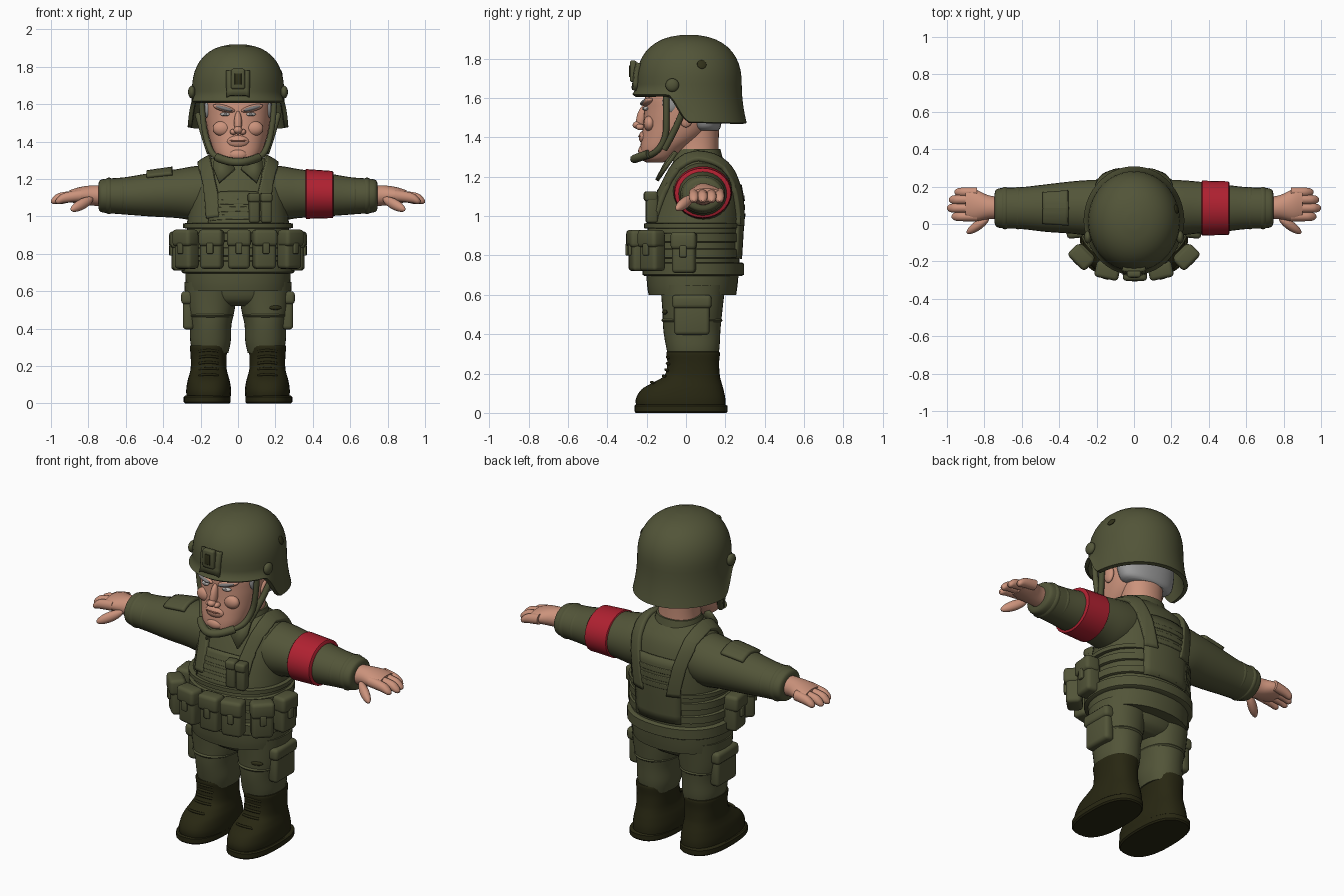
import bpy, bmesh, math
from mathutils import Vector

cube = bpy.data.objects.get("Cube")
if cube:
    bpy.data.objects.remove(cube, do_unlink=True)


def material(name, r, g, b):
    m = bpy.data.materials.new(name)
    m.use_nodes = True
    m.diffuse_color = (r, g, b, 1)
    node = next(n for n in m.node_tree.nodes if n.type == 'BSDF_PRINCIPLED')
    node.inputs["Base Color"].default_value = (r, g, b, 1)
    node.inputs["Roughness"].default_value = 0.9
    return m


OLIVE = material("olive cloth", .085, .09, .04)
DARK = material("dark olive", .03, .03, .01)
BOOT = material("boot leather", .021, .02, .006)
SKIN = material("skin", .6, .29, .2)
LIP = material("lip shadow", .36, .14, .09)
RED = material("red cloth", .43, .015, .03)
GREY = material("grey hair", .33, .33, .33)
BROW = material("brow grey", .2, .19, .19)
WHITE = material("eye white", .5, .48, .46)


def finish(name, bm, mat, angle=40):
    bmesh.ops.recalc_face_normals(bm, faces=bm.faces)
    me = bpy.data.meshes.new(name)
    bm.to_mesh(me)
    bm.free()
    me.materials.append(mat)
    ob = bpy.data.objects.new(name, me)
    bpy.context.collection.objects.link(ob)
    bpy.ops.object.select_all(action='DESELECT')
    ob.select_set(True)
    bpy.context.view_layer.objects.active = ob
    bpy.ops.object.shade_smooth_by_angle(angle=math.radians(angle))
    return ob


def skin_rings(name, rings, mat):
    """Bridge rings of points and cap both ends."""
    bm = bmesh.new()
    loops = [[bm.verts.new(p) for p in ring] for ring in rings]
    n = len(loops[0])
    for a, b in zip(loops, loops[1:]):
        for i in range(n):
            bm.faces.new((a[i], a[(i + 1) % n], b[(i + 1) % n], b[i]))
    bm.faces.new(loops[0])
    bm.faces.new(loops[-1])
    return finish(name, bm, mat)


def oval(n, p):
    for i in range(n):
        c, s = math.cos(math.tau * i / n), math.sin(math.tau * i / n)
        yield (math.copysign(abs(c) ** (2 / p), c), math.copysign(abs(s) ** (2 / p), s))


def smooth_path(rows, steps=4):
    """Catmull-Rom interpolation of section rows."""
    rows = [Vector(r) for r in rows]
    ext = [rows[0]] + rows + [rows[-1]]
    out = []
    for a, b, c, d in zip(ext, ext[1:], ext[2:], ext[3:]):
        for k in range(steps):
            t = k / steps
            out.append(b + (c - a) * (t / 2) + (a * 2 - b * 5 + c * 4 - d) * (t * t / 2)
                       + (b * 3 - a - c * 3 + d) * (t ** 3 / 2))
    return out + [rows[-1]]


def upright(name, rows, mat, x=0, p=2.2, steps=4):
    """Rows of height, half width, front y, back y."""
    return skin_rings(name, [[(x + u * w, (f + b) / 2 + v * (b - f) / 2, z) for u, v in oval(36, p)]
                             for z, w, f, b in smooth_path(rows, steps)], mat)


def sideways(name, rows, mat, s=1, steps=4):
    """Rows of x, centre y, centre z, half depth, half height."""
    return skin_rings(name, [[(s * x, y + u * d, z + v * h) for u, v in oval(28, 2)]
                             for x, y, z, d, h in smooth_path(rows, steps)], mat)


def ball(name, loc, size, mat, rot=(0, 0, 0)):
    bm = bmesh.new()
    bmesh.ops.create_uvsphere(bm, u_segments=24, v_segments=14, radius=1)
    ob = finish(name, bm, mat, 60)
    ob.location, ob.scale = loc, size
    ob.rotation_euler = [math.radians(r) for r in rot]
    return ob


def box(name, loc, size, mat=OLIVE, turn=0, bevel=.014):
    bm = bmesh.new()
    bmesh.ops.create_cube(bm, size=1)
    bmesh.ops.scale(bm, vec=size, verts=bm.verts)
    bmesh.ops.bevel(bm, geom=bm.edges[:], offset=min(bevel, min(size) * .4), segments=3,
                    profile=.5, affect='EDGES')
    ob = finish(name, bm, mat)
    ob.location, ob.rotation_euler.z = loc, math.radians(turn)
    return ob


def ribbon(name, pts, half, target, thick=.022, mat=OLIVE):
    """Strip along a path, laid on the target surface."""
    bm = bmesh.new()
    rows = [[bm.verts.new((x + o, y, z)) for o in (-half, half)] for x, y, z in pts]
    for a, b in zip(rows, rows[1:]):
        bm.faces.new((a[0], a[1], b[1], b[0]))
    ob = finish(name, bm, mat)
    sub = ob.modifiers.new("subdivide", 'SUBSURF')
    sub.subdivision_type, sub.levels, sub.render_levels = 'SIMPLE', 3, 3
    wrap = ob.modifiers.new("lay on", 'SHRINKWRAP')
    wrap.target, wrap.offset, wrap.wrap_mode = target, .005, 'ABOVE_SURFACE'
    sol = ob.modifiers.new("thickness", 'SOLIDIFY')
    sol.thickness, sol.offset = thick, 0
    return ob


def cord(name, pts, radius, mat=OLIVE):
    cu = bpy.data.curves.new(name, 'CURVE')
    cu.dimensions, cu.bevel_depth, cu.bevel_resolution, cu.use_fill_caps = '3D', radius, 3, True
    sp = cu.splines.new('NURBS')
    sp.points.add(len(pts) - 1)
    for q, p in zip(sp.points, pts):
        q.co = (*p, 1)
    sp.use_endpoint_u, sp.order_u = True, 3
    cu.materials.append(mat)
    ob = bpy.data.objects.new(name, cu)
    bpy.context.collection.objects.link(ob)


# Jacket body
torso = upright("jacket", [(.6, .275, -.19, .255), (.68, .28, -.2, .265), (.9, .275, -.2, .28),
                           (1.03, .268, -.17, .285), (1.14, .262, -.13, .275), (1.23, .24, -.09, .245),
                           (1.285, .19, -.06, .2), (1.32, .12, -.04, .16)], OLIVE)
upright("pelvis", [(.52, .13, -.06, .13), (.56, .23, -.11, .18), (.66, .26, -.13, .2)], OLIVE)

# Vest bands and hem
for i, (z, h, out) in enumerate([(.73, .035, .022), (.81, .025, .012), (.89, .025, .012), (.95, .014, .014)]):
    w, f, b = .279 + out, -.2 - out, .272 + out
    upright(f"vest_band_{i}", [(z - h, w - .012, f + .012, b - .012), (z - h * .8, w, f, b),
                               (z + h * .8, w, f, b), (z + h, w - .012, f + .012, b - .012)], OLIVE, steps=1)
for i, z in enumerate((1.0, 1.045, 1.09)):
    ribbon(f"chest_webbing_{i}", [(0, -.2, z - .014), (0, -.2, z + .014)], .16, torso)
    ribbon(f"back_webbing_{i}", [(0, .3, z - .014), (0, .3, z + .014)], .13, torso)
ribbon("chest_panel", [(0, -.2, .95), (0, -.18, 1.15)], .18, torso, .014)
ribbon("back_panel", [(0, .32, .78), (0, .32, 1.17)], .17, torso, .014)

# Pouches: position and outward turn
spots = [(.005, -.25, 0), (.14, -.24, 12), (-.14, -.24, -12), (.275, -.17, 45), (-.275, -.17, -45),
         (.31, -.01, 84), (-.31, -.01, -84)]
for i, (x, y, turn) in enumerate(spots):
    a = math.radians(turn)
    out = Vector((math.sin(a), -math.cos(a), 0))
    z = .82 if abs(turn) < 80 else .81
    at = Vector((x, y, z))
    box(f"pouch_{i}", at, (.118, .085, .2), turn=turn, bevel=.02)
    box(f"pouch_flap_{i}", at + out * .01 + Vector((0, 0, .065)), (.13, .088, .09), turn=turn, bevel=.02)
    box(f"pouch_tab_{i}", at + out * .048 + Vector((0, 0, .01)), (.035, .018, .06), turn=turn, bevel=.006)
for i, x in enumerate((.085, .15)):
    box(f"chest_pouch_{i}", (x, -.175, 1.04), (.056, .06, .15), turn=10)
    box(f"chest_pouch_flap_{i}", (x, -.18, 1.1), (.062, .066, .05), turn=10)

# Collar
upright("collar", [(1.28, .14, -.075, .19), (1.34, .122, -.045, .175)], OLIVE, steps=1)

for s, side in ((1, "left"), (-1, "right")):
    # Shoulder straps and collar flaps
    ribbon(side + "_shoulder_strap", [(s * .145, -.19, 1.0), (s * .155, -.15, 1.13), (s * .175, -.08, 1.24),
                                      (s * .18, .06, 1.31), (s * .175, .2, 1.26), (s * .15, .28, 1.12),
                                      (s * .12, .3, .95)], .042, torso, .035)
    bm = bmesh.new()
    bm.faces.new([bm.verts.new((s * x, y, z)) for x, y, z in
                  ((.015, -.1, 1.25), (.06, -.06, 1.32), (.125, -.04, 1.32), (.13, -.09, 1.25), (.1, -.14, 1.175))])
    flap = finish(side + "_collar_flap", bm, OLIVE)
    flap.modifiers.new("thickness", 'SOLIDIFY').thickness = .02

    # Arm and cuff
    arm = sideways(side + "_sleeve", [(.1, .08, 1.14, .15, .13), (.22, .085, 1.125, .15, .145),
                                      (.33, .088, 1.122, .14, .13), (.47, .085, 1.116, .127, .116),
                                      (.6, .085, 1.11, .112, .1), (.7, .085, 1.11, .108, .092),
                                      (.735, .085, 1.11, .1, .085), (.745, .085, 1.11, .08, .07)], OLIVE, s)
    for i, x in enumerate((.62, .69)):
        sideways(f"{side}_sleeve_fold_{i}", [(x - .025, .085, 1.11, .1, .085), (x, .085, 1.11, .114, .098),
                                             (x + .025, .085, 1.11, .1, .085)], OLIVE, s)
    if s > 0:
        sideways("armband", [(.36, .085, 1.12, .14, .127), (.365, .085, 1.12, .147, .133),
                             (.505, .085, 1.117, .143, .126), (.51, .085, 1.117, .135, .12)], RED, s, 1)
    else:
        ribbon("sleeve_patch", [(-.42, 0, 1.22), (-.42, .085, 1.26), (-.42, .17, 1.22)], .07, arm, .025)

    # Hand
    sideways(side + "_palm", [(.72, .085, 1.11, .06, .055), (.78, .09, 1.112, .064, .054),
                              (.85, .1, 1.112, .085, .044), (.9, .105, 1.108, .08, .032)], SKIN, s)
    for i, (y, tip) in enumerate(((.04, .975), (.085, 1.0), (.13, .99), (.17, .96))):
        sideways(f"{side}_finger_{i}", [(.84, y, 1.112, .026, .03), (tip - .05, y, 1.1, .025, .027),
                                        (tip - .015, y, 1.086, .02, .02), (tip, y, 1.08, .006, .006)], SKIN, s)
    ball(side + "_thumb", (s * .835, -.008, 1.065), (.078, .025, .028), SKIN, (0, s * 24, s * -35))

    # Trouser leg with cargo pocket
    upright(side + "_trouser_leg", [(.27, .095, -.085, .16), (.33, .108, -.1, .17), (.42, .112, -.115, .175),
                                    (.52, .132, -.12, .185), (.65, .14, -.13, .2)], OLIVE, s * .147)
    box(side + "_cargo_pocket", (s * .265, .03, .49), (.06, .18, .19), bevel=.02)
    box(side + "_cargo_flap", (s * .27, .03, .565), (.068, .2, .07), bevel=.02)
    upright(side + "_thigh_fold", [(.45, .1, -.1, .16), (.47, .125, -.126, .186), (.49, .1, -.1, .16)],
            OLIVE, s * .147)

    # Boot
    upright(side + "_boot", [(.02, .116, -.25, .2), (.07, .12, -.255, .2), (.12, .113, -.225, .19),
                             (.155, .103, -.165, .18), (.19, .096, -.11, .172), (.25, .096, -.095, .168),
                             (.305, .1, -.1, .172), (.31, .09, -.09, .16)], BOOT, s * .157, 2.4)
    upright(side + "_sole", [(0, .118, -.255, .205), (.008, .126, -.262, .212), (.035, .126, -.262, .212),
                             (.042, .118, -.255, .2)], BOOT, s * .165, 2.5, 1)
    for i in range(5):
        z, y = .15 + i * .032, (-.18, -.12, -.107, -.1, -.1)[i]
        cord(f"{side}_lace_{i}", [(s * .157 - .05, y + .02, z), (s * .157, y - .012, z + .012),
                                  (s * .157 + .05, y + .02, z)], .007, BOOT)

    # Face side features
    ball(side + "_brow_ridge", (s * .075, -.195, 1.578), (.062, .03, .018), SKIN, (0, s * -14, s * 14))
    ball(side + "_eyebrow", (s * .075, -.213, 1.578), (.05, .016, .011), BROW, (0, s * -14, s * 16))
    ball(side + "_eye", (s * .07, -.205, 1.546), (.026, .014, .01), WHITE, (0, 0, s * 14))
    ball(side + "_pupil", (s * .068, -.217, 1.546), (.01, .005, .009), BROW)
    ball(side + "_cheek", (s * .085, -.185, 1.47), (.05, .03, .04), SKIN)
    ball(side + "_nostril", (s * .025, -.233, 1.452), (.018, .022, .016), SKIN)
    ball(side + "_ear", (s * .175, -.0, 1.5), (.018, .035, .05), SKIN)
    ball(side + "_sideburn", (s * .163, -.08, 1.575), (.018, .04, .05), GREY)

    # Chin straps and helmet bolts
    cord(side + "_front_strap", [(s * .195, -.1, 1.63), (s * .19, -.1, 1.52), (s * .165, -.1, 1.39),
                                 (s * .12, -.17, 1.3), (0, -.25, 1.295)], .016)
    cord(side + "_rear_strap", [(s * .215, -.01, 1.55), (s * .185, -.05, 1.44), (s * .15, -.11, 1.34)], .017)
    ball(side + "_helmet_bolt", (s * .247, -.07, 1.665), (.02, .034, .034), OLIVE)

# Head
upright("head", [(1.272, .05, -.2, -.12), (1.29, .092, -.228, -.06), (1.34, .125, -.232, 0), (1.4, .148, -.226, .09),
                 (1.46, .163, -.218, .14), (1.54, .175, -.212, .165), (1.62, .178, -.205, .17),
                 (1.72, .15, -.16, .15)], SKIN, p=2.3)
upright("neck", [(1.26, .12, -.06, .165), (1.36, .112, -.05, .165), (1.48, .12, -.05, .17)], SKIN)
upright("hair", [(1.435, .13, .04, .165), (1.46, .165, .02, .178), (1.55, .183, .0, .185), (1.66, .18, 0, .185)], GREY)
ball("nose_bridge", (0, -.225, 1.5), (.021, .026, .065), SKIN, (-14, 0, 0))
ball("nose_tip", (0, -.245, 1.462), (.024, .026, .02), SKIN)
ball("chin", (0, -.215, 1.33), (.05, .028, .032), SKIN)
ball("mouth_area", (0, -.21, 1.4), (.06, .03, .035), SKIN)
ball("mouth", (0, -.235, 1.405), (.046, .008, .005), LIP)
cord("chin_cup", [(-.11, -.19, 1.315), (-.05, -.262, 1.29), (.05, -.262, 1.29), (.11, -.19, 1.315)], .022)

# Helmet shell: dome over a skirt that drops behind the face
rings = []
for k in range(17):
    ring = []
    for u, v in oval(72, 2):
        y = .015 + v * .27
        t = min(1, max(0, (y + .09) / .11))
        t = t * t * (3 - 2 * t)
        rim = 1.618 - t * .14 - max(0, y) * .02
        if k < 6:
            q = 1 - k / 5
            z, r = 1.67 + (rim - 1.67) * q, 1 + q * q * (.075 + .02 * t)
        else:
            e = min(1, math.sin((k - 5) / 11 * math.pi / 2))
            z, r = 1.67 + .25 * e, max(.01, (1 - e ** 2.35)) ** (1 / 2.35)
        ring.append((u * .246 * r, .015 + v * .268 * r, z))
    rings.append(ring)
helmet = skin_rings("helmet", rings, OLIVE)
bm = bmesh.new()
bm.from_mesh(helmet.data)
bmesh.ops.delete(bm, geom=[f for f in bm.faces if len(f.verts) > 4 and f.calc_center_median().z < 1.7],
                 context='FACES_ONLY')
bm.to_mesh(helmet.data)
bm.free()
shell = helmet.modifiers.new("thickness", 'SOLIDIFY')
shell.thickness, shell.offset = .022, -1

# Helmet front mount
ribbon("mount_base", [(0, -.3, 1.66), (0, -.27, 1.79)], .07, helmet, .03)
box("mount_plate", (0, -.268, 1.735), (.075, .035, .11), bevel=.012)
box("mount_recess", (0, -.286, 1.735), (.035, .008, .06), DARK, bevel=.002)

# Worn patches
ball("helmet_scuff", (.226, .08, 1.77), (.008, .024, .024), DARK, (0, -25, 12))
ball("trouser_scuff", (.2, -.108, .512), (.034, .009, .012), DARK, (0, 0, 18))
